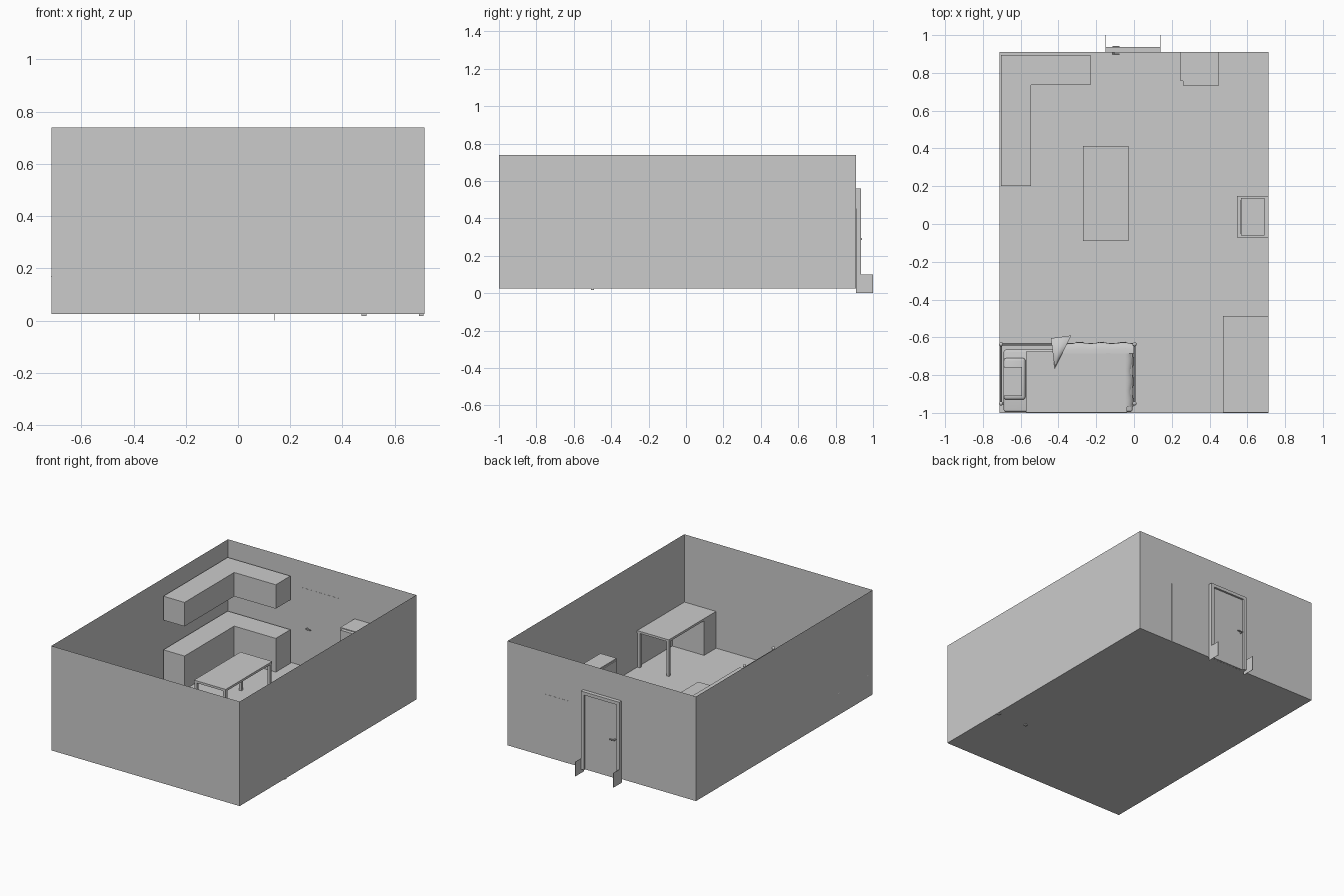
import bpy, bmesh, math, random
from mathutils import Vector

random.seed(4)
cube = bpy.data.objects.get("Cube")
if cube:
    bpy.data.objects.remove(cube, do_unlink=True)

grey = bpy.data.materials.new("plain_grey")
grey.use_nodes = True
grey.diffuse_color = (0.6, 0.6, 0.6, 1)
grey.node_tree.nodes["Principled BSDF"].inputs["Base Color"].default_value = (0.6, 0.6, 0.6, 1)

FLOOR = 0.025
X, FRONT, BACK = 0.713, -1.0, 0.91


def finish(name, bm, smooth=False):
    mesh = bpy.data.meshes.new(name)
    bm.to_mesh(mesh)
    bm.free()
    mesh.materials.append(grey)
    ob = bpy.data.objects.new(name, mesh)
    bpy.context.collection.objects.link(ob)
    if smooth:
        for p in mesh.polygons:
            p.use_smooth = True
    return ob


def add_box(bm, x, y, z):
    vs = bmesh.ops.create_cube(bm, size=1)["verts"]
    for v in vs:
        v.co = Vector([(r[0] + r[1]) / 2 + c * (r[1] - r[0]) for r, c in zip((x, y, z), v.co)])
    return vs


def boxes(name, *ranges):
    bm = bmesh.new()
    for r in ranges:
        add_box(bm, *r)
    return finish(name, bm)


def soft_box(name, x, y, z, bevel):
    ob = boxes(name, (x, y, z))
    m = ob.modifiers.new("round", "BEVEL")
    m.width, m.segments = bevel, 3
    for p in ob.data.polygons:
        p.use_smooth = True
    return ob


def rod(name, a, b, radius, sides=10):
    a, b = Vector(a), Vector(b)
    bm = bmesh.new()
    bmesh.ops.create_cone(bm, cap_ends=True, segments=sides, radius1=radius,
                          radius2=radius, depth=(b - a).length)
    turn = (b - a).to_track_quat("Z", "Y")
    for v in bm.verts:
        v.co = turn @ v.co + (a + b) / 2
    return finish(name, bm)


def cloth(name, nx, ny, shape):
    bm = bmesh.new()
    rows = [[bm.verts.new(shape(i / nx, j / ny)) for j in range(ny + 1)] for i in range(nx + 1)]
    for i in range(nx):
        for j in range(ny):
            bm.faces.new((rows[i][j], rows[i + 1][j], rows[i + 1][j + 1], rows[i][j + 1]))
    return finish(name, bm, True)


# Room shell, open at the top
bm = bmesh.new()
add_box(bm, (-X, X), (FRONT, BACK), (FLOOR, 0.74))
bm.faces.ensure_lookup_table()
top = [f for f in bm.faces if f.calc_center_median().z > 0.7]
bmesh.ops.delete(bm, geom=top, context="FACES_ONLY")
finish("room_shell", bm)


# Corner kitchen units
def corner_unit(name, z0, z1):
    outline = [(-0.705, 0.2), (-0.545, 0.2), (-0.545, 0.737), (-0.23, 0.737),
               (-0.23, 0.895), (-0.705, 0.895)]
    bm = bmesh.new()
    face = bm.faces.new([bm.verts.new((x, y, z0)) for x, y in outline])
    up = bmesh.ops.extrude_face_region(bm, geom=[face])["geom"]
    for v in up:
        if isinstance(v, bmesh.types.BMVert):
            v.co.z = z1
    bmesh.ops.recalc_face_normals(bm, faces=bm.faces)
    finish(name, bm)


corner_unit("lower_cabinets", FLOOR + 0.001, 0.257)
corner_unit("upper_cabinets", 0.46, 0.624)


# Table and desk
def legs(xs, ys, z0, z1, w=0.009):
    return [((x - w, x + w), (y - w, y + w), (z0, z1)) for x in xs for y in ys]


boxes("table", ((-0.27, -0.03), (-0.09, 0.413), (0.262, 0.277)),
      *legs((-0.258, -0.042), (-0.078, 0.4), FLOOR, 0.262))
boxes("desk", ((0.472, 0.711), (-0.999, -0.488), (0.262, 0.277)),
      *legs((0.482, 0.702), (-0.5,), 0.018, 0.262))
boxes("desk_drawers", ((0.472, 0.711), (-0.999, -0.87), (FLOOR, 0.262)))

# Tall refrigerator with a door slab
boxes("refrigerator", ((0.245, 0.45), (0.757, 0.911), (FLOOR, 0.452)))
boxes("refrigerator_door", ((0.26, 0.45), (0.732, 0.757), (0.04, 0.447)))

# Small set on a low stand against the side wall
boxes("low_stand", ((0.545, 0.711), (-0.072, 0.148), (FLOOR, 0.14)))
boxes("stand_set", ((0.567, 0.69), (-0.06, 0.137), (0.14, 0.29)))
boxes("stand_set_panel", ((0.56, 0.567), (-0.05, 0.125), (0.15, 0.28)))

# Door, frame, side plates and handles
boxes("door_frame", *[((x, x + 0.022), (0.909, 0.936), (FLOOR, 0.56)) for x in (-0.15, 0.118)],
      ((-0.128, 0.118), (0.909, 0.936), (0.538, 0.56)))
boxes("door_panel", ((-0.128, 0.118), (0.911, 0.923), (FLOOR, 0.538)))
boxes("door_side_plates", *[((x - 0.001, x + 0.001), (0.908, 1.0), (0, 0.1)) for x in (-0.149, 0.139)])
for side, y in (("inner", 0.898), ("outer", 0.938)):
    rod(side + "_handle_stem", (-0.11, 0.915, 0.29), (-0.11, y, 0.29), 0.006)
    rod(side + "_handle_lever", (-0.115, y, 0.29), (-0.078, y, 0.29), 0.004)

# Bed frame
for x in (-0.704, 0.003):
    for y in (-0.95, -0.637):
        rod("bed_post", (x, y, FLOOR), (x, y, 0.17), 0.007)
        bm = bmesh.new()
        bmesh.ops.create_uvsphere(bm, u_segments=12, v_segments=8, radius=0.011)
        for v in bm.verts:
            v.co += Vector((x, y, 0.17))
        finish("post_knob", bm, True)
    for z in (0.085, 0.155):
        rod("bed_end_rail", (x, -0.95, z), (x, -0.637, z), 0.005)
    for i in range(1, 6):
        y = -0.95 + i * 0.052
        rod("bed_end_bar", (x, y, 0.085), (x, y, 0.155), 0.003, 6)
for y in (-0.95, -0.637):
    rod("bed_side_rail", (-0.704, y, 0.075), (0.003, y, 0.075), 0.006)

# Bedding
soft_box("mattress", (-0.69, -0.008), (-0.995, -0.665), (0.07, 0.108), 0.012)
boxes("blanket", ((-0.572, -0.036), (-0.998, -0.675), (0.085, 0.118)))
soft_box("pillow", (-0.69, -0.575), (-0.93, -0.71), (0.1, 0.13), 0.014)
boxes("pillow_pad", ((-0.69, -0.592), (-0.91, -0.757), (0.128, 0.138)))


def side_drape(u, v):
    ripple = 0.006 * math.sin(u * 24) * v + random.uniform(-0.001, 0.001)
    a = min(v / 0.4, 1) * math.pi / 2
    drop = max(v - 0.4, 0) * 0.09
    return (-0.43 + 0.435 * u, -0.685 + 0.055 * math.sin(a) + ripple,
            0.122 - 0.02 * (1 - math.cos(a)) - drop)


def end_drape(u, v):
    a = v * math.pi / 2
    return (-0.045 + 0.04 * math.sin(a) + 0.004 * math.sin(u * 18) * v,
            -0.97 + 0.31 * u, 0.12 - 0.04 * (1 - math.cos(a)))


def folded_corner(u, v):
    width = 0.1 * (1 - u) + 0.008
    return (-0.44 + 0.02 * u + width * v, -0.605 - 0.16 * u + 0.015 * v,
            0.12 + 0.02 * math.sin(u * math.pi) + 0.008 * math.sin(v * math.pi))


cloth("sheet_side_drape", 40, 10, side_drape)
cloth("sheet_end_drape", 24, 8, end_drape)
cloth("folded_sheet_corner", 12, 8, folded_corner)
